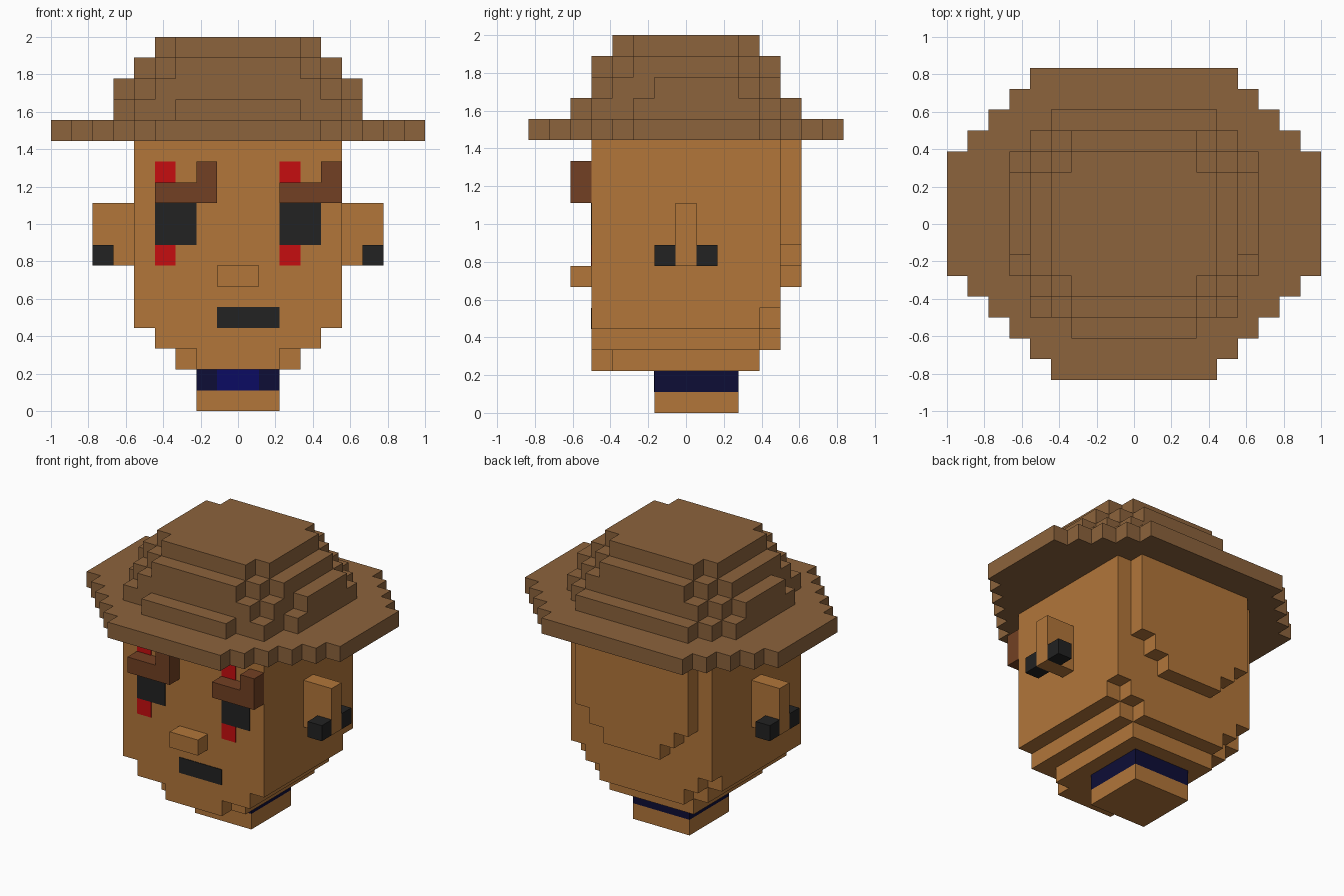
import bpy, bmesh, math
from itertools import product

cube = bpy.data.objects.get("Cube")
if cube:
    bpy.data.objects.remove(cube, do_unlink=True)

U = 1 / 9  # size of one block


def material(name, rgb):
    """Flat material from an sRGB colour given as 0-255 values."""
    lin = [((c / 255 + 0.055) / 1.055) ** 2.4 if c > 10 else c / 255 / 12.92 for c in rgb]
    mat = bpy.data.materials.new(name)
    mat.use_nodes = True
    mat.diffuse_color = (*lin, 1)
    bsdf = mat.node_tree.nodes["Principled BSDF"]
    bsdf.inputs["Base Color"].default_value = (*lin, 1)
    bsdf.inputs["Roughness"].default_value = 0.9
    return mat


skin = material("skin", (178, 118, 58))
felt = material("hat brown", (140, 99, 60))
hair = material("brow brown", (114, 64, 35))
black = material("black", (34, 34, 34))
red = material("red", (198, 13, 16))
navy = material("navy", (13, 13, 54))
blue = material("blue", (11, 11, 98))


def finish(name, bm, mat):
    mesh = bpy.data.meshes.new(name)
    bm.to_mesh(mesh)
    bm.free()
    mesh.materials.append(mat)
    obj = bpy.data.objects.new(name, mesh)
    bpy.context.collection.objects.link(obj)
    return obj


def blocks(name, boxes, mat):
    """One clean shell around a union of boxes (x0, x1, y0, y1, z0, z1) in blocks."""
    cells = set()
    for x0, x1, y0, y1, z0, z1 in boxes:
        cells.update(product(range(x0, x1),
                             range(math.floor(y0 + 0.5), math.floor(y1 + 0.5)),
                             range(z0, z1)))
    bm = bmesh.new()
    verts = {}

    def vert(p):
        if p not in verts:
            verts[p] = bm.verts.new((p[0] * U, (p[1] - 0.5) * U, p[2] * U))
        return verts[p]

    for cell in cells:
        for axis, side in product(range(3), (0, 1)):
            neighbour = list(cell)
            neighbour[axis] += 2 * side - 1
            if tuple(neighbour) in cells:
                continue
            a, b = (axis + 1) % 3, (axis + 2) % 3
            ring = []
            for da, db in ((0, 0), (1, 0), (1, 1), (0, 1)):
                p = list(cell)
                p[axis] += side
                p[a] += da
                p[b] += db
                ring.append(vert(tuple(p)))
            bm.faces.new(ring if side else ring[::-1])
    bmesh.ops.dissolve_limit(bm, angle_limit=0.01, verts=bm.verts[:], edges=bm.edges[:])
    return finish(name, bm, mat)


def tier(z0, z1, *rects):
    """Symmetric slab made of rectangles (half width, y0, y1)."""
    return [(-w, w, y0, y1, z0, z1) for w, y0, y1 in rects]


def plate(name, x0, x1, z0, z1, y, mat):
    """Thin painted panel on a front-facing wall."""
    bm = bmesh.new()
    bmesh.ops.create_cube(bm, size=1)
    for v in bm.verts:
        v.co = ((x0 if v.co.x < 0 else x1) * U,
                y * U + (-0.004 if v.co.y < 0 else 0.002),
                (z0 if v.co.z < 0 else z1) * U)
    return finish(name, bm, mat)


# Neck and collar
blocks("neck", tier(0, 1, (2, -1.5, 2.5)), skin)
blocks("collar", tier(1, 2, (2, -1.5, 2.5)), navy)
plate("collar_front", -1, 1, 1, 2, -1.5, blue)

# Head: tapered jaw, skull and the raised panel at the back
blocks("head",
       tier(2, 3, (3, -3.5, 3.5), (2, -4.5, 3.5))
       + tier(3, 4, (4, -4.5, 3.5), (3, -4.5, 4.5))
       + tier(4, 5, (5, -4.5, 3.5), (4, -4.5, 4.5))
       + tier(5, 13, (5, -4.5, 4.5))
       + tier(6, 7, (2, 4.5, 5.5))
       + tier(7, 8, (3, 4.5, 5.5))
       + tier(8, 13, (4, 4.5, 5.5)), skin)
blocks("nose", tier(6, 7, (1, -5.5, -4.5)), skin)
plate("mouth", -1, 2, 4, 5, -4.5, black)

# Ears with a stud on each face of the lobe
for side, inner, outer in (("left", 5, 6), ("right", -7, -7)):
    blocks(side + "_ear", [(inner, inner + 2, -0.5, 0.5, 7, 10)], skin)
    blocks(side + "_ear_studs", [(outer, outer + 1, y, y + 1, 7, 8) for y in (-1.5, 0.5)], black)

# Eyes with red marks above and below, and stepped brows
for side, x in (("left", 2), ("right", -4)):
    plate(side + "_eye", x, x + 2, 8, 10, -4.5, black)
    for level, z in (("lower", 7), ("upper", 11)):
        plate(f"{side}_{level}_mark", x, x + 1, z, z + 1, -4.5, red)
    blocks(side + "_brow", [(x, x + 3, -5.5, -4.5, 10, 11),
                            (x + 2, x + 3, -5.5, -4.5, 11, 12)], hair)

# Hat: wide stepped brim and a domed crown
blocks("hat_brim", tier(13, 14, (4, -7.5, 7.5), *[(9 - i, -2.5 - i, 3.5 + i) for i in range(5)]), felt)
blocks("hat_crown",
       tier(14, 15, (6, -2.5, 3.5), (5, -4.5, 4.5), (4, -4.5, 5.5), (3, -5.5, 5.5))
       + tier(15, 16, (6, -1.5, 2.5), (5, -3.5, 3.5), (4, -4.5, 4.5))
       + tier(16, 17, (5, -2.5, 2.5), (4, -3.5, 3.5), (3, -4.5, 4.5))
       + tier(17, 18, (4, -2.5, 2.5), (3, -3.5, 3.5)), felt)
